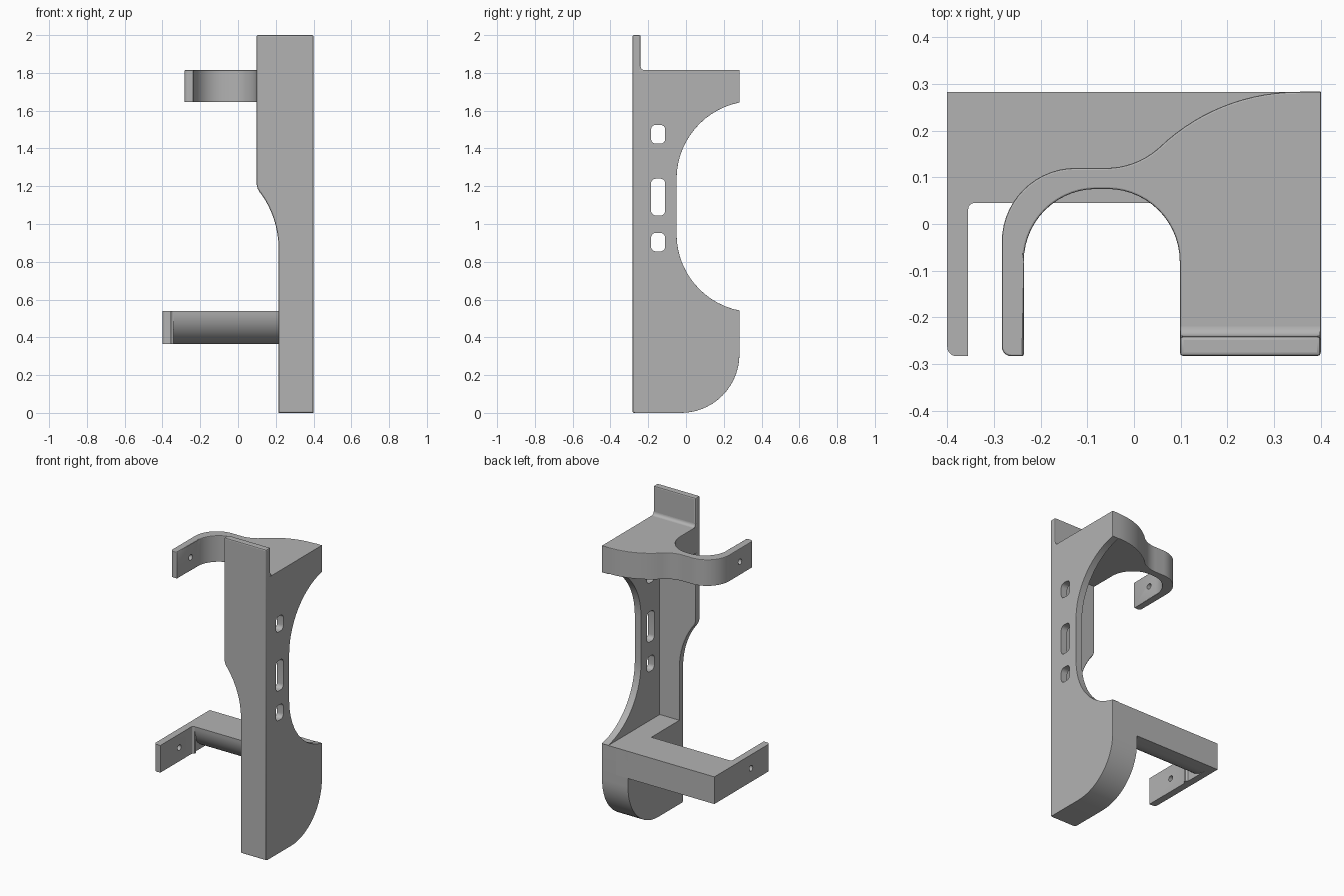
import bpy, bmesh, math

cube = bpy.data.objects.get("Cube")
if cube:
    bpy.data.objects.remove(cube, do_unlink=True)

grey = bpy.data.materials.new("plain_grey")
grey.use_nodes = True
COLOUR = (0.45, 0.45, 0.45, 1)
grey.diffuse_color = COLOUR
grey.node_tree.nodes["Principled BSDF"].inputs["Base Color"].default_value = COLOUR


def arc(cx, cy, r, start, end, n=14):
    angles = [math.radians(start + (end - start) * i / n) for i in range(n + 1)]
    return [(cx + r * math.cos(a), cy + r * math.sin(a)) for a in angles]


def rounded_rect(u0, u1, v0, v1, r):
    return (arc(u1 - r, v1 - r, r, 0, 90, 6) + arc(u0 + r, v1 - r, r, 90, 180, 6)
            + arc(u0 + r, v0 + r, r, 180, 270, 6) + arc(u1 - r, v0 + r, r, 270, 360, 6))


def prism(name, outline, axis, low, high):
    """Extrude a flat outline along the x, y or z axis."""
    place = {"x": lambda u, v, d: (d, u, v),
             "y": lambda u, v, d: (u, d, v),
             "z": lambda u, v, d: (u, v, d)}[axis]
    bm = bmesh.new()
    rings = [[bm.verts.new(place(u, v, d)) for u, v in outline] for d in (low, high)]
    for ring in rings:
        bm.faces.new(ring)
    n = len(outline)
    for i in range(n):
        j = (i + 1) % n
        bm.faces.new((rings[0][i], rings[0][j], rings[1][j], rings[1][i]))
    bmesh.ops.recalc_face_normals(bm, faces=bm.faces[:])
    mesh = bpy.data.meshes.new(name)
    bm.to_mesh(mesh)
    bm.free()
    mesh.materials.append(grey)
    obj = bpy.data.objects.new(name, mesh)
    bpy.context.collection.objects.link(obj)
    return obj


def finish(obj, holes=(), bevel=0.008):
    """Soften the edges, cut holes along x, and bake the result."""
    if bevel:
        mod = obj.modifiers.new("soft_edges", "BEVEL")
        mod.width, mod.segments = bevel, 2
        mod.limit_method, mod.angle_limit = "ANGLE", math.radians(40)
    cutters = [prism("hole_cutter", h, "x", x0, x1) for h, x0, x1 in holes]
    for cutter in cutters:
        cutter.hide_render = True
        mod = obj.modifiers.new("hole", "BOOLEAN")
        mod.operation, mod.solver, mod.object = "DIFFERENCE", "EXACT", cutter
    bpy.context.view_layer.update()
    baked = bpy.data.meshes.new_from_object(
        obj.evaluated_get(bpy.context.evaluated_depsgraph_get()))
    obj.modifiers.clear()
    obj.data = baked
    for cutter in cutters:
        bpy.data.objects.remove(cutter, do_unlink=True)
    bpy.ops.object.select_all(action="DESELECT")
    obj.select_set(True)
    bpy.context.view_layer.objects.active = obj
    bpy.ops.object.shade_smooth_by_angle(angle=math.radians(20))


FRONT, BACK = -0.283, 0.283
INSET = FRONT + 0.013          # parts start inside the front plate
SHELF_TOP, SHELF_LOW = 1.815, 1.645
ARM_TOP, ARM_LOW = 0.54, 0.365

# Front plate, narrowing below the middle
front_outline = ([(0.4, 0), (0.4, 2), (0.098, 2), (0.098, 1.21), (0.104, 1.187), (0.115, 1.168)]
                 + arc(-0.285, 0.87, 0.5, 36, 0, 8) + [(0.215, 0)])
finish(prism("front_plate", front_outline, "y", FRONT, -0.24))

# Side plate with a scooped back edge and three slots
foot = arc(-0.027, 0.31, 0.31, 270, 360)
side_outline = ([(INSET, 0)] + foot + [(BACK, ARM_TOP)]
                + arc(0.363, 0.947, 0.413, 259, 180)
                + arc(0.363, 1.238, 0.413, 180, 101)
                + [(BACK, SHELF_LOW), (BACK, SHELF_TOP), (INSET, SHELF_TOP)])
slots = [(rounded_rect(-0.185, -0.11, low, high, 0.026), 0.3, 0.5)
         for low, high in ((0.855, 0.953), (1.045, 1.24), (1.425, 1.525))]
finish(prism("side_plate", side_outline, "x", 0.355, 0.4), slots)

# Solid foot block with a rounded heel
foot_outline = [(INSET, 0)] + foot + [(BACK, ARM_TOP), (INSET, ARM_TOP)]
finish(prism("foot_block", foot_outline, "x", 0.215, 0.39), bevel=0)

# Upper shelf sweeping into a hooked clip
shelf_outline = ([(0.39, INSET), (0.39, BACK)]
                 + arc(0.35, -0.1445, 0.4275, 90, 134)
                 + arc(-0.06, 0.29, 0.17, 310, 270, 8)
                 + arc(-0.125, -0.038, 0.158, 90, 180)
                 + arc(-0.263, -0.263, 0.02, 180, 270, 6)
                 + [(-0.236, FRONT), (-0.236, -0.08)]
                 + arc(-0.081, -0.08, 0.155, 180, 90)
                 + arc(-0.057, -0.08, 0.155, 90, 0)
                 + [(0.098, INSET)])
upper_hole = (arc(-0.145, 1.73, 0.018, 0, 345, 23), -0.35, -0.2)
finish(prism("upper_shelf_and_clip", shelf_outline, "z", SHELF_LOW, SHELF_TOP),
       [upper_hole], bevel=0.004)

# Small fillet between the shelf and the front plate
r = 0.02
fillet_outline = [(-0.245, SHELF_TOP - 0.005), (-0.24 + r, SHELF_TOP - 0.005)] + \
    arc(-0.24 + r, SHELF_TOP + r, r, 270, 180, 6) + [(-0.245, SHELF_TOP + r)]
finish(prism("shelf_fillet", fillet_outline, "x", 0.1, 0.398), bevel=0)

# Lower arm with a rounded underside
arm_outline = ([(BACK, ARM_LOW), (BACK, ARM_TOP)]
               + arc(0.22, ARM_TOP, 0.175, 180, 270))
finish(prism("lower_arm", arm_outline, "x", -0.395, 0.3), bevel=0)

# Lower clip at the end of the arm
clip_outline = ([(-0.355, FRONT), (-0.355, 0.032)]
                + arc(-0.342, 0.032, 0.013, 180, 90, 4)
                + [(-0.342, 0.06), (-0.355, 0.07), (-0.355, BACK), (-0.4, BACK)]
                + arc(-0.38, -0.263, 0.02, 180, 270, 6))
lower_hole = (arc(-0.09, 0.453, 0.018, 0, 345, 23), -0.5, -0.3)
finish(prism("lower_clip", clip_outline, "z", ARM_LOW, ARM_TOP), [lower_hole], bevel=0)
